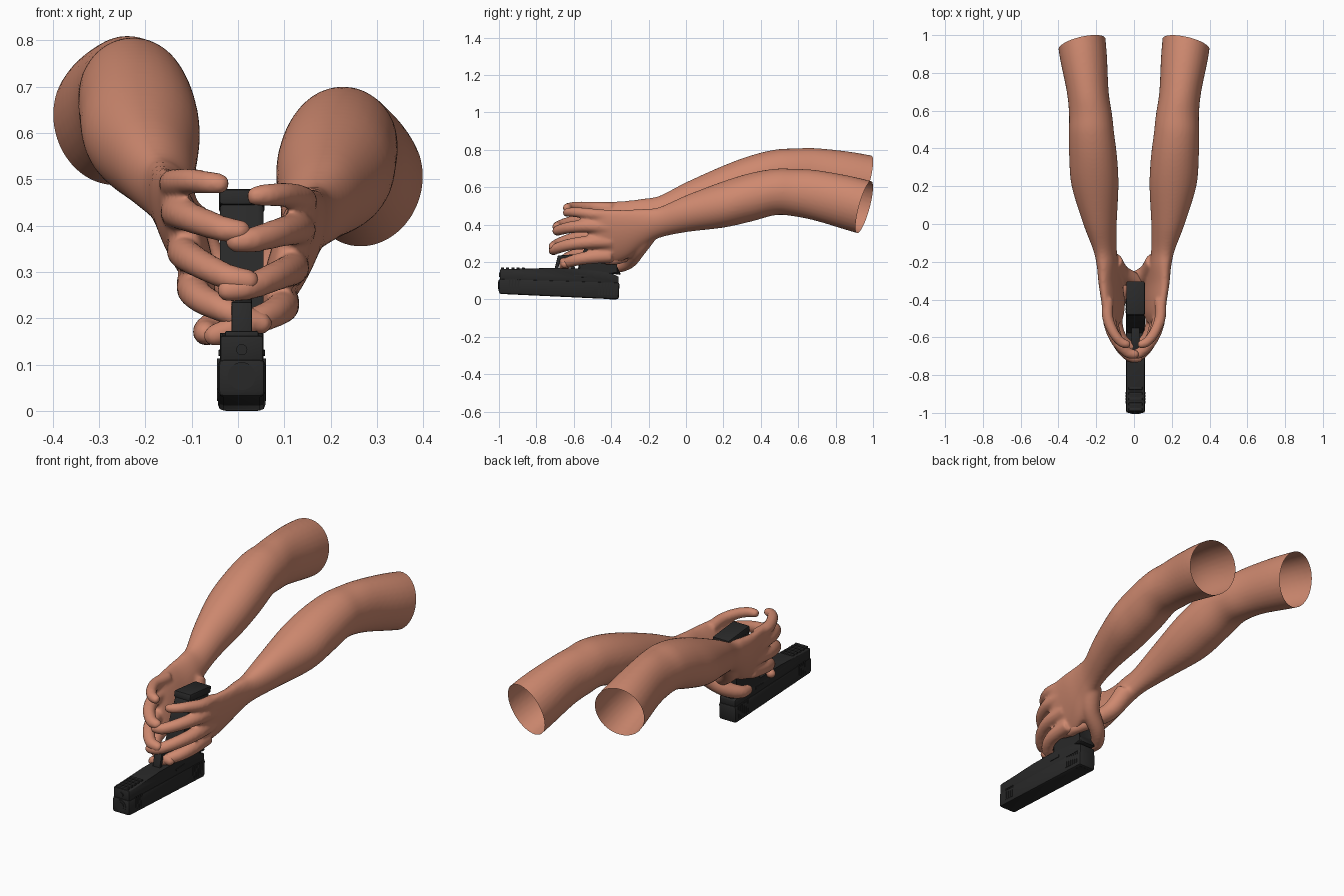
import bpy, bmesh, math
from mathutils import Vector

if "Cube" in bpy.data.objects:
    bpy.data.objects.remove(bpy.data.objects["Cube"])


def mat(name, c):
    m = bpy.data.materials.new(name)
    m.diffuse_color = (*c, 1)
    m.use_nodes = True
    m.node_tree.nodes["Principled BSDF"].inputs["Base Color"].default_value = m.diffuse_color
    return m


SKIN = mat("skin", (0.62, 0.25, 0.16))
BLACK = mat("gunmetal black", (0.022, 0.022, 0.022))


def finish(bm, name, material, angle=35):
    bmesh.ops.recalc_face_normals(bm, faces=bm.faces)
    me = bpy.data.meshes.new(name)
    bm.to_mesh(me)
    bm.free()
    ob = bpy.data.objects.new(name, me)
    bpy.context.collection.objects.link(ob)
    me.materials.append(material)
    bpy.ops.object.select_all(action='DESELECT')
    ob.select_set(True)
    bpy.context.view_layer.objects.active = ob
    bpy.ops.object.shade_smooth_by_angle(angle=math.radians(angle))
    return ob


def spline(pts, steps):
    """Catmull-Rom through tuples of any length."""
    p = [Vector(q) for q in pts]
    p = [2 * p[0] - p[1]] + p + [2 * p[-1] - p[-2]]
    out = []
    for i in range(1, len(p) - 2):
        a, b, c, d = p[i - 1:i + 3]
        for k in range(steps):
            t = k / steps
            out.append(0.5 * (2 * b + (c - a) * t + (2 * a - 5 * b + 4 * c - d) * t * t
                              + (3 * b - a - 3 * c + d) * t ** 3))
    return out + [p[-2]]


def loft(bm, rings):
    vs = [[bm.verts.new(v) for v in r] for r in rings]
    n = len(vs[0])
    for a, b in zip(vs, vs[1:]):
        for i in range(n):
            bm.faces.new((a[i], a[(i + 1) % n], b[(i + 1) % n], b[i]))
    bm.faces.new(vs[0])
    bm.faces.new(vs[-1])


def tube(bm, pts, r0, r1, place=lambda v: v, n=16):
    """Round tapered tube with a domed tip."""
    path = spline(pts, 8)
    rings = []
    last = len(path) - 1

    def ring(c, d, r):
        u = d.cross(Vector((0, 0.2, 1))).normalized()
        w = d.cross(u).normalized()
        return [place(c + r * (math.cos(2 * math.pi * k / n) * u + math.sin(2 * math.pi * k / n) * w))
                for k in range(n)]
    for i, c in enumerate(path):
        d = (path[min(i + 1, last)] - path[max(i - 1, 0)]).normalized()
        rings.append(ring(c, d, r0 + (r1 - r0) * i / last))
    for a in (25, 50, 70, 85):
        a = math.radians(a)
        rings.append(ring(path[-1] + d * r1 * math.sin(a), d, r1 * math.cos(a)))
    loft(bm, rings)


# ---- arms: y, centre x, centre z, half width, half height, sideways lean
ARM = [(1.1, .29, .455, .128, .148, 0), (.9, .27, .507, .126, .148, 0), (.7, .245, .555, .111, .136, 0),
       (.58, .23, .571, .114, .127, 0), (.48, .225, .575, .12, .124, 0), (.35, .216, .547, .127, .13, 0),
       (.2, .206, .508, .124, .124, 0),
       (0, .18, .458, .088, .098, .1), (-.14, .153, .412, .06, .082, .2), (-.22, .138, .385, .054, .1, .25),
       (-.31, .125, .35, .05, .13, .3), (-.4, .112, .335, .045, .145, .3),
       (-.47, .108, .335, .037, .14, .3), (-.52, .104, .335, .02, .11, .3)]
FINGERS = {
    "pinky": [(.14, -.4, .445), (.138, -.5, .457), (.105, -.58, .466), (.068, -.625, .466), (.04, -.637, .464)],
    "ring": [(.13, -.4, .385), (.128, -.52, .393), (.09, -.62, .385), (.035, -.68, .37), (-.003, -.69, .366)],
    "middle": [(.115, -.4, .31), (.115, -.53, .305), (.08, -.635, .29), (.025, -.7, .268), (-.022, -.71, .26)],
    "index": [(.095, -.4, .235), (.095, -.52, .224), (.07, -.6, .208), (.015, -.65, .187), (-.05, -.645, .163)],
    "thumb": [(.115, -.2, .36), (.07, -.26, .27), (-.01, -.305, .205), (-.062, -.365, .175), (-.07, -.42, .168)],
}


def arm(name, s):
    def place(v):
        return Vector((s * v.x, v.y, v.z + (.07 + .068 * v.y if s < 0 else 0)))
    bm = bmesh.new()
    rings = []
    for y, x, z, rx, rz, lean in spline(ARM, 5):
        ring = []
        for k in range(32):
            a = 2 * math.pi * k / 32
            dz = rz * math.sin(a)
            ring.append(place(Vector((x + rx * math.cos(a) + lean * dz, y, z + dz))))
        rings.append(ring)
    loft(bm, rings)
    for f, pts in FINGERS.items():
        r0, r1 = (.055, .026) if f == "thumb" else (.032, .023) if f == "pinky" else (.039, .025)
        tube(bm, pts, r0, r1, place)
    ob = finish(bm, name, SKIN)
    # fuse the palm and fingers into one skin
    m = ob.modifiers.new("fuse", 'REMESH')
    m.mode = 'VOXEL'
    m.voxel_size = .008
    m.use_smooth_shade = True
    m = ob.modifiers.new("soften", 'SMOOTH')
    m.factor = .5
    m.iterations = 8
    for n in ("fuse", "soften"):
        bpy.ops.object.modifier_apply(modifier=n)
    # open end of the upper arm
    bm = bmesh.new()
    bm.from_mesh(ob.data)
    bmesh.ops.bisect_plane(bm, geom=bm.verts[:] + bm.edges[:] + bm.faces[:],
                           plane_co=place(Vector((.275, .952, .49))),
                           plane_no=(.24 * s, 1, -.28), clear_outer=True)
    for e in bm.edges:
        e.smooth = True
    for f in bm.faces:
        f.smooth = True
        f.material_index = 0
    bm.to_mesh(ob.data)
    bm.free()


arm("right_arm", 1)
arm("left_arm", -1)

# ---- pistol, upside down: side profiles (y, z) extruded across x
CX = .008


def plate(name, pts, half, bevel=.008, cx=CX, material=BLACK):
    bm = bmesh.new()
    loft(bm, [[(cx + sx * half, y, z) for y, z in pts] for sx in (-1, 1)])
    if bevel:
        bmesh.ops.bevel(bm, geom=bm.edges[:], offset=bevel, segments=2, profile=.5, affect='EDGES')
    return finish(bm, name, material)


def tilt(y):
    """Height of the slide's lower face at y."""
    return .03 * (-.36 - y) / .64


plate("slide", [(-1, .03), (-.36, 0), (-.355, .092), (-1, .112)], .051, .012)
plate("frame", [(-.995, .105), (-.36, .085), (-.36, .122), (-.42, .15), (-.56, .165), (-.74, .168), (-.995, .162)],
      .047, .006)
plate("grip", [(-.585, .15), (-.41, .14), (-.345, .13), (-.38, .19), (-.37, .26), (-.315, .43),
               (-.48, .452), (-.505, .38), (-.515, .36), (-.545, .27), (-.56, .2)], .047, .012)
plate("magazine_base", [(-.487, .445), (-.31, .425), (-.302, .462), (-.48, .48)], .049, .008)

# serrations on both sides of the slide
for side in (-1, 1):
    for y0, count in ((-.47, 6), (-.95, 4)):
        for i in range(count):
            y = y0 + i * .016
            plate("serration", [(y, tilt(y) + .02), (y + .008, tilt(y) + .02),
                                (y + .012, tilt(y) + .085), (y + .004, tilt(y) + .085)],
                  .003, 0, CX + side * .05)
    plate("slide_lever", [(-.6, .12), (-.53, .118), (-.53, .132), (-.6, .13)], .004, .001, CX + side * .046)

# accessory rail teeth
for i in range(5):
    y = -.99 + i * .028
    plate("rail_tooth", [(y, .155), (y + .016, .155), (y + .016, .172), (y, .172)], .036, .003)

# trigger guard and trigger
for name, pts in (("guard_front", [(-.705, .155), (-.685, .155), (-.67, .22), (-.685, .235)]),
                  ("guard_bottom", [(-.685, .218), (-.54, .225), (-.54, .245), (-.685, .235)])):
    plate(name, pts, .022, .004)
plate("trigger", [(-.615, .16), (-.59, .16), (-.60, .19), (-.625, .215), (-.635, .212), (-.62, .185)], .01, .002)


# muzzle: barrel ring, bore rim and guide rod
def disc(name, z, r, y, depth, material):
    bm = bmesh.new()
    loft(bm, [[(CX + r * math.cos(k * math.pi / 12), yy, z + r * math.sin(k * math.pi / 12))
               for k in range(24)] for yy in (y, y - depth)])
    finish(bm, name, material)


disc("barrel", .075, .03, -.99, .013, BLACK)
disc("bore_rim", .075, .02, -.99, .016, BLACK)
disc("guide_rod", .132, .012, -.99, .01, BLACK)
# rear sight under the slide
plate("rear_sight", [(-.41, .001), (-.375, .0), (-.375, .02), (-.41, .02)], .035, 0)
